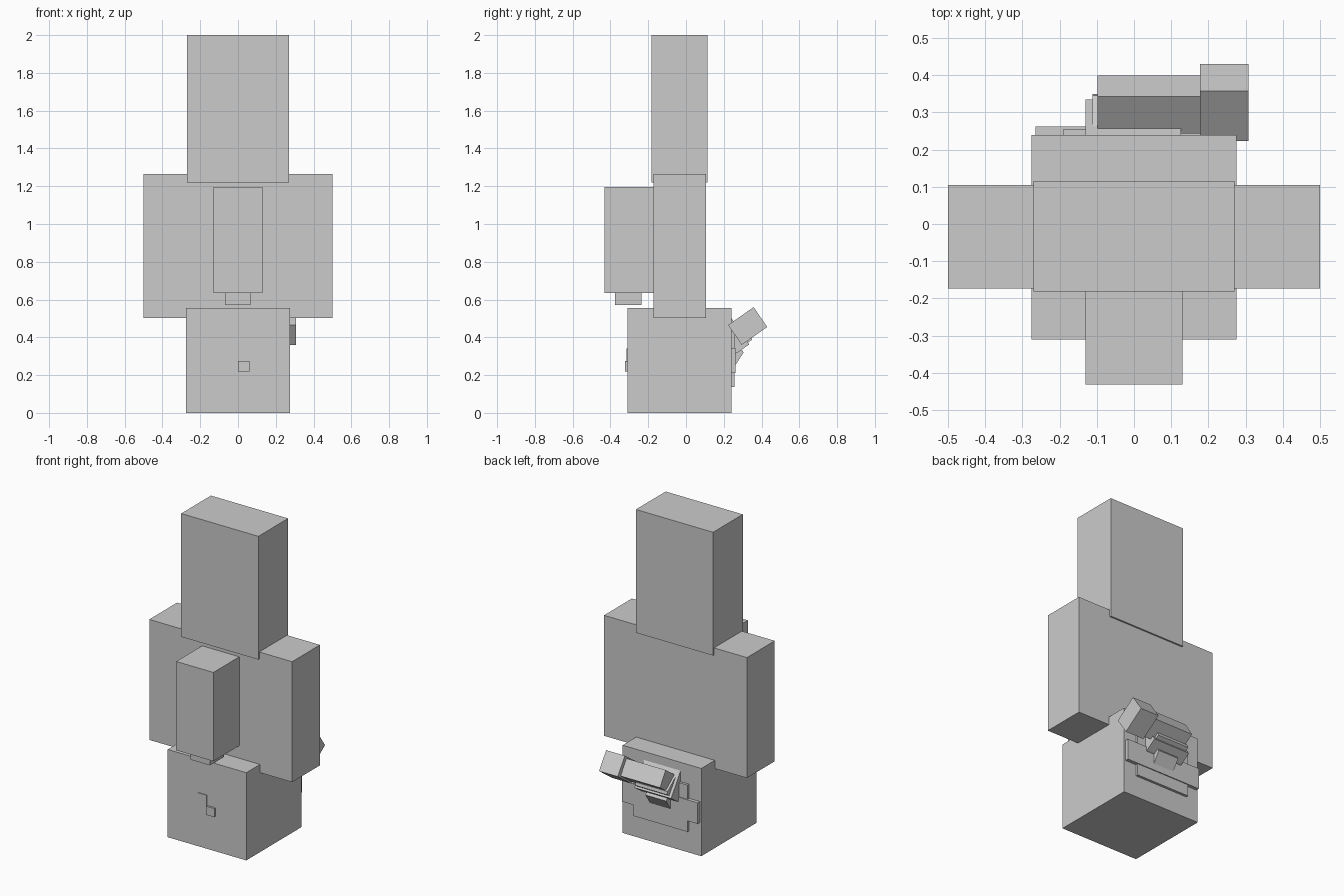
import bpy

if "Cube" in bpy.data.objects:
    bpy.data.objects.remove(bpy.data.objects["Cube"])


def prism(name, x0, x1, profile):
    """Extrude a closed (y, z) outline along x."""
    n = len(profile)
    verts = [(x, y, z) for x in (x0, x1) for y, z in profile]
    faces = [tuple(range(n))[::-1], tuple(range(n, 2 * n))]
    faces += [(i, (i + 1) % n, n + (i + 1) % n, n + i) for i in range(n)]
    mesh = bpy.data.meshes.new(name)
    mesh.from_pydata(verts, [], faces)
    obj = bpy.data.objects.new(name, mesh)
    bpy.context.collection.objects.link(obj)
    return obj


def block(name, x, y, z):
    """Upright box from its x, y and z ranges."""
    return prism(name, *x, [(y[0], z[0]), (y[1], z[0]), (y[1], z[1]), (y[0], z[1])])


# Main stacked blocks
block("base_block", (-.275, .275), (-.31, .24), (0, .555))
block("middle_block", (-.5, .5), (-.173, .105), (.503, 1.265))
block("top_block", (-.27, .27), (-.182, .115), (1.22, 2.0))

# Hanging block on the front
block("front_block", (-.13, .13), (-.432, -.173), (.635, 1.197))
block("front_block_foot", (-.07, .065), (-.375, -.235), (.57, .635))

# Small plates on the front of the base
block("front_stud", (0, .06), (-.322, -.31), (.22, .275))
block("front_plate", (-.06, 0), (-.315, -.31), (.275, .34))

# Layered plates on the back of the base
block("back_plate_tall", (-.19, .187), (.24, .256), (.137, .433))
block("back_plate_wide", (-.265, .265), (.24, .262), (.21, .343))

# Tilted snout pieces
prism("snout", -.13, .127, [(.235, .30), (.27, .318), (.335, .362), (.24, .502), (.235, .5)])
prism("snout_tip", -.112, .11, [(.28, .34), (.35, .387), (.345, .405), (.255, .475), (.24, .46)])
prism("lower_lip", -.075, .07, [(.235, .25), (.26, .25), (.305, .32), (.28, .355), (.235, .325)])

# Tilted bar with a larger end block
prism("bar", -.098, .178, [(.30, .375), (.40, .447), (.343, .537), (.243, .467)])
prism("bar_end", .177, .308, [(.295, .36), (.43, .455), (.358, .56), (.223, .465)])
